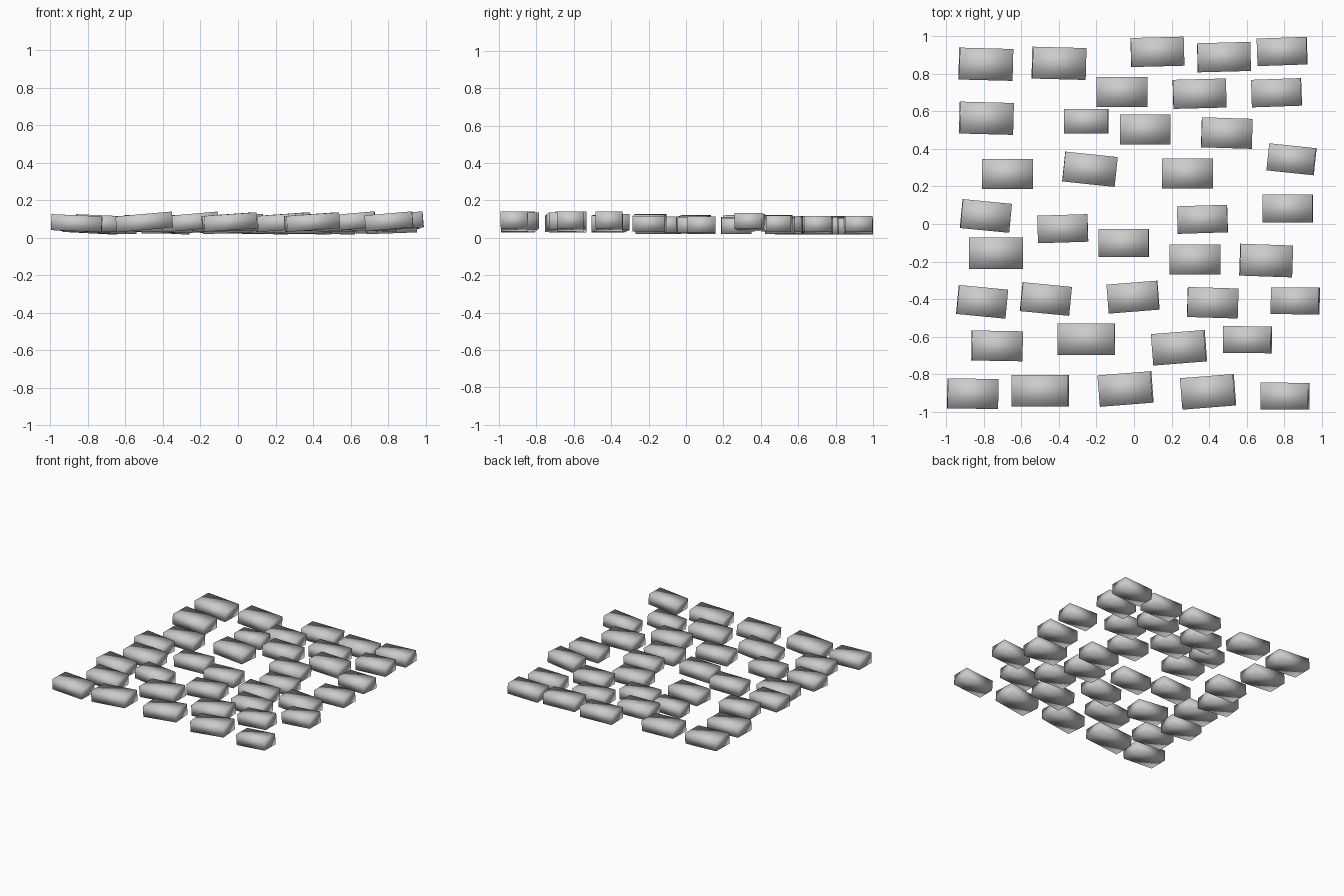
import bpy
from math import radians

count = 0


def bricks(length, depth, yaw, pitch, z, *spots, height=0.085):
    """Lay one brick type at each (x, y); positive pitch lifts its right end."""
    global count
    for x, y in spots:
        count += 1
        bpy.ops.mesh.primitive_cube_add(size=1, location=(x, y, z))
        ob = bpy.context.object
        ob.name = f"paving_brick_{count:02d}"
        ob.scale = (length, depth, height)
        ob.rotation_euler = (0, radians(-pitch), radians(yaw))
        bpy.ops.object.transform_apply(location=False, rotation=False, scale=True)
        ob.data.shade_smooth()


# Back rows
bricks(0.285, 0.17, -1.5, -3, 0.067, (-0.79, 0.852), (-0.40, 0.857), (-0.787, 0.564))
bricks(0.283, 0.155, 1.5, -1, 0.063, (0.125, 0.918), (0.48, 0.89), (0.35, 0.695))
bricks(0.265, 0.147, 2, 2, 0.07, (0.79, 0.92), (0.76, 0.70))
bricks(0.235, 0.133, 0, 2, 0.07, (-0.255, 0.548))

# Level middle bricks
bricks(0.27, 0.16, 0, -1, 0.066, (-0.065, 0.705), (0.06, 0.503),
       (-0.675, 0.266), (0.285, 0.27), (0.325, -0.19))
bricks(0.268, 0.15, 0, 2, 0.067, (0.82, 0.083), (-0.055, -0.102))
bricks(0.267, 0.147, 1.8, 1, 0.067, (-0.38, -0.025), (0.365, 0.025))
bricks(0.285, 0.168, 0, -2, 0.067, (-0.735, -0.155))
bricks(0.28, 0.17, -2, -2, 0.08, (0.705, -0.195))
bricks(0.27, 0.16, -1.8, -1, 0.078, (0.495, 0.485), (0.42, -0.42))

# Turned bricks
bricks(0.262, 0.155, -5.5, -2, 0.075, (-0.79, 0.043), (-0.81, -0.415), (-0.47, -0.40))
bricks(0.28, 0.16, -6, -1, 0.078, (-0.235, 0.292))
bricks(0.25, 0.145, -6, 3, 0.085, (0.84, 0.345))
bricks(0.27, 0.155, 4.5, 2, 0.08, (-0.005, -0.39))

# Front rows
bricks(0.27, 0.16, -1, -2.5, 0.078, (-0.73, -0.65), (-0.86, -0.905))
bricks(0.302, 0.168, 0, 5, 0.085, (-0.255, -0.615), (-0.50, -0.89))
bricks(0.283, 0.168, 4.5, 4, 0.084, (0.24, -0.66), (-0.045, -0.88), (0.395, -0.895))
bricks(0.255, 0.143, -0.5, 5, 0.088, (0.86, -0.41), (0.605, -0.617), (0.805, -0.918))
